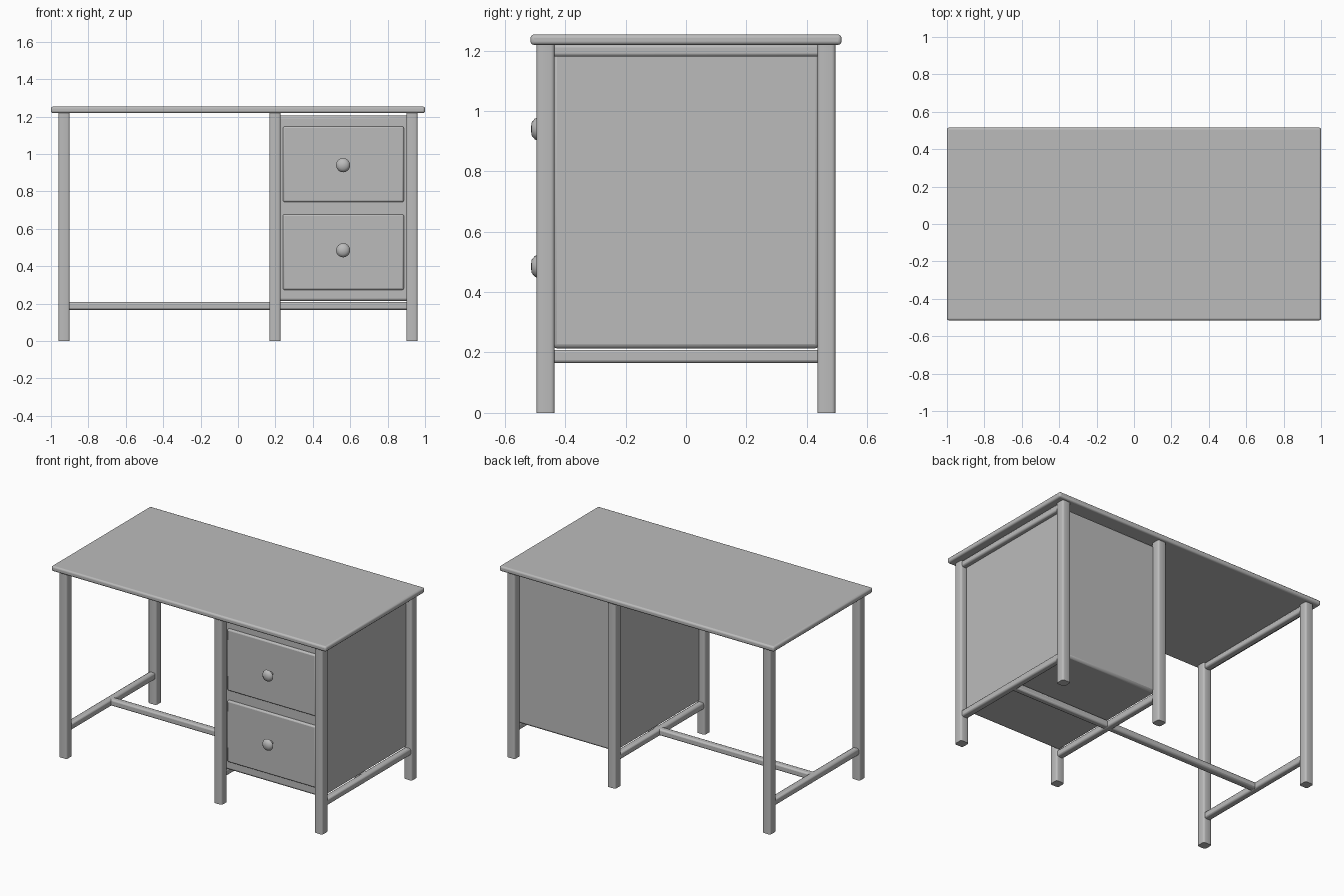
import bpy, bmesh, math
from mathutils import Matrix

cube = bpy.data.objects.get("Cube")
if cube:
    bpy.data.objects.remove(cube, do_unlink=True)

grey = bpy.data.materials.new("warm_grey")
grey.use_nodes = True
tone = (0.5, 0.5, 0.5, 1)
grey.diffuse_color = tone
grey.node_tree.nodes["Principled BSDF"].inputs["Base Color"].default_value = tone


def finish(name, bm, bevel=0, segments=2, angle=35):
    """Turn a bmesh into a smooth-shaded object with an optional bevel."""
    mesh = bpy.data.meshes.new(name)
    bm.to_mesh(mesh)
    bm.free()
    mesh.materials.append(grey)
    obj = bpy.data.objects.new(name, mesh)
    bpy.context.collection.objects.link(obj)
    if bevel:
        mod = obj.modifiers.new("soft_edges", "BEVEL")
        mod.width = bevel
        mod.segments = segments
    bpy.ops.object.select_all(action="DESELECT")
    obj.select_set(True)
    bpy.context.view_layer.objects.active = obj
    bpy.ops.object.shade_smooth_by_angle(angle=math.radians(angle))
    return obj


def box(name, x, y, z, bevel=0, segments=2):
    """Box given by its (low, high) range on each axis."""
    bm = bmesh.new()
    bmesh.ops.create_cube(bm, size=1)
    for v in bm.verts:
        v.co = [r[0] if c < 0 else r[1] for c, r in zip(v.co, (x, y, z))]
    return finish(name, bm, bevel, segments)


def leg(name, x, y, half, top):
    """Square post with rounded upright edges and a flat foot."""
    bm = bmesh.new()
    bmesh.ops.create_cube(bm, size=1)
    for v in bm.verts:
        v.co = (x + 2 * half * v.co.x, y + 2 * half * v.co.y, top * (v.co.z + 0.5))
    upright = [e for e in bm.edges if abs(e.verts[0].co.z - e.verts[1].co.z) > 0.1]
    bmesh.ops.bevel(bm, geom=upright, offset=0.012, segments=3, profile=0.5,
                    affect="EDGES")
    return finish(name, bm)


# Table top
box("table_top", (-1, 1), (-0.515, 0.515), (1.219, 1.253), 0.011, 3)

# Three leg frames, each with an upper and a lower rail
for side, x in (("right", -0.93), ("middle", 0.198), ("left", 0.93)):
    for end, y in (("front", -0.465), ("back", 0.465)):
        leg(f"{side}_{end}_leg", x, y, 0.03, 1.22)
    for level, z in (("lower", (0.165, 0.209)), ("upper", (1.18, 1.22))):
        box(f"{side}_{level}_rail", (x - 0.022, x + 0.022), (-0.45, 0.45), z, 0.01)

# Long stretcher joining the lower rails
box("stretcher", (-0.93, 0.93), (-0.022, 0.022), (0.167, 0.209), 0.01)

# Drawer cabinet
box("cabinet", (0.205, 0.922), (-0.442, 0.442), (0.213, 1.205), 0.015)

# Drawers with round knobs
for level, z in (("lower", 0.475), ("upper", 0.945)):
    box(f"{level}_drawer_front", (0.24, 0.887), (-0.458, -0.42),
        (z - 0.202, z + 0.202), 0.009)
    bm = bmesh.new()
    profile = [(0.014, -0.45), (0.014, -0.473), (0.038, -0.492),
               (0.034, -0.501), (0.022, -0.511), (0, -0.514)]
    points = [bm.verts.new((r, y, 0)) for r, y in profile]
    edges = [bm.edges.new(pair) for pair in zip(points, points[1:])]
    bmesh.ops.spin(bm, geom=points + edges, axis=(0, 1, 0), cent=(0, 0, 0),
                   angle=math.tau, steps=16)
    bmesh.ops.remove_doubles(bm, verts=bm.verts[:], dist=0.0005)
    bmesh.ops.recalc_face_normals(bm, faces=bm.faces[:])
    bm.transform(Matrix.Translation((0.562, 0, z + (0.01 if level == "lower" else -0.005))))
    finish(f"{level}_knob", bm, angle=60)
